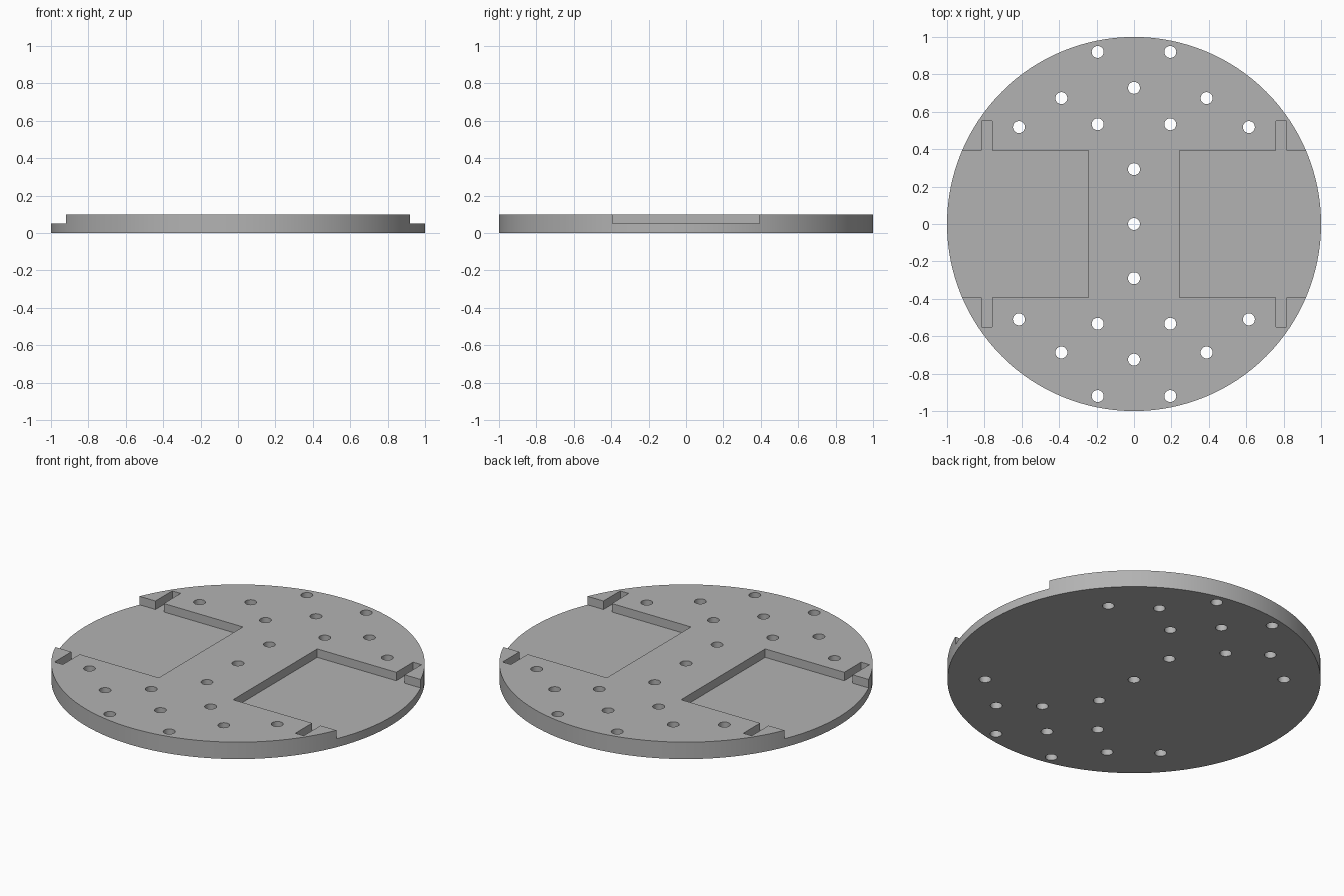
import bpy
import bmesh
from math import radians

default = bpy.data.objects.get("Cube")
if default:
    bpy.data.objects.remove(default, do_unlink=True)

HEIGHT, FLOOR = 0.1, 0.05

# Single grey finish
grey = bpy.data.materials.new("grey")
grey.use_nodes = True
colour = (0.45, 0.45, 0.45, 1)
grey.diffuse_color = colour
grey.node_tree.nodes["Principled BSDF"].inputs["Base Color"].default_value = colour


def finish(bm, name):
    bmesh.ops.recalc_face_normals(bm, faces=bm.faces)
    mesh = bpy.data.meshes.new(name)
    bm.to_mesh(mesh)
    bm.free()
    mesh.materials.append(grey)
    obj = bpy.data.objects.new(name, mesh)
    bpy.context.collection.objects.link(obj)
    return obj


def cylinder(bm, x, y, radius, low, high, sides):
    made = bmesh.ops.create_cone(bm, cap_ends=True, segments=sides, radius1=radius,
                                 radius2=radius, depth=high - low)
    bmesh.ops.translate(bm, verts=made["verts"], vec=(x, y, (low + high) / 2))


# Round base plate
bm = bmesh.new()
cylinder(bm, 0, 0, 1, 0, HEIGHT, 128)
plate = finish(bm, "base_plate")

# Wheel pockets with narrow slots, open to the rim on both sides
bm = bmesh.new()
half = [(0.243, 0.393), (0.76, 0.393), (0.76, 0.55), (0.815, 0.55),
        (0.815, 0.393), (1.2, 0.393)]
outline = half + [(x, -y) for x, y in reversed(half)]
for side in (-1, 1):
    face = bm.faces.new([bm.verts.new((side * x, y, FLOOR)) for x, y in outline])
    top = bmesh.ops.extrude_face_region(bm, geom=[face])["geom"]
    bmesh.ops.translate(bm, vec=(0, 0, 0.2),
                        verts=[v for v in top if isinstance(v, bmesh.types.BMVert)])

# Mounting holes: centre row, then pairs mirrored in x
holes = [(0, y) for y in (-0.725, -0.29, 0, 0.293, 0.728)]
for x, y in [(0.194, 0.92), (0.194, 0.533), (0.388, 0.673), (0.614, 0.518),
             (0.194, -0.92), (0.194, -0.533), (0.388, -0.687), (0.614, -0.51)]:
    holes += [(x, y), (-x, y)]
for x, y in holes:
    cylinder(bm, x, y, 0.032, -0.1, 0.2, 32)
cutter = finish(bm, "cutter")
cutter.hide_render = True

# Cut the plate and discard the cutter
cut = plate.modifiers.new("cut", "BOOLEAN")
cut.operation = "DIFFERENCE"
cut.solver = "EXACT"
cut.object = cutter
bpy.ops.object.select_all(action="DESELECT")
bpy.context.view_layer.objects.active = plate
plate.select_set(True)
bpy.ops.object.modifier_apply(modifier=cut.name)
bpy.data.objects.remove(cutter, do_unlink=True)
bpy.ops.object.shade_smooth_by_angle(angle=radians(30))
